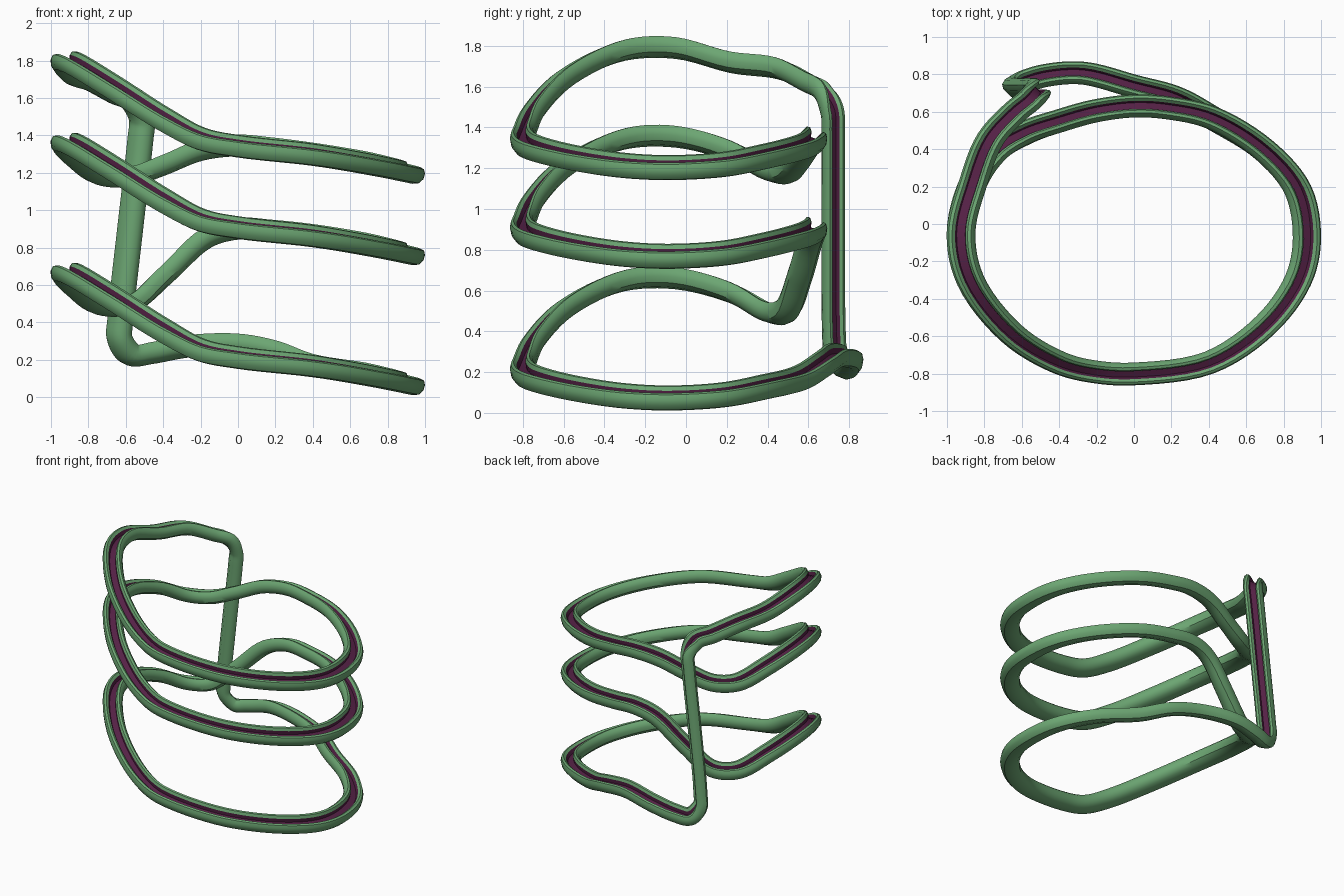
import bpy
import bmesh
from mathutils import Vector

if "Cube" in bpy.data.objects:
    bpy.data.objects.remove(bpy.data.objects["Cube"])

STEPS = 6          # path samples between control points
Y_SQUASH = 0.80    # the cross-section is slimmer along y


def material(name, color):
    m = bpy.data.materials.new(name)
    m.diffuse_color = color
    m.use_nodes = True
    m.node_tree.nodes["Principled BSDF"].inputs["Base Color"].default_value = m.diffuse_color
    return m


green = material("green", (0.15, 0.38, 0.17, 1))
purple = material("purple", (0.09, 0.015, 0.06, 1))

# Shared part of each lap: left side, front, right side, back right (x, y, z)
LAP = [(-0.86, 0.22, 0.59), (-0.925, -0.05, 0.66), (-0.875, -0.3, 0.65),
       (-0.66, -0.58, 0.52), (-0.4, -0.74, 0.355), (-0.2, -0.79, 0.25),
       (0.0, -0.80, 0.21), (0.4, -0.74, 0.165), (0.7, -0.54, 0.115),
       (0.875, -0.3, 0.08), (0.922, -0.08, 0.07), (0.875, 0.18, 0.085),
       (0.7, 0.39, 0.125), (0.42, 0.565, 0.17)]
# Back links that drop from one lap to the next
LINK_HIGH = [(0.18, 0.62, 1.33), (0, 0.63, 1.345), (-0.2, 0.605, 1.32),
             (-0.4, 0.55, 1.24), (-0.58, 0.49, 1.18), (-0.73, 0.40, 1.19)]
LINK_LOW = [(0.18, 0.62, 0.89), (0, 0.63, 0.90), (-0.17, 0.61, 0.85),
            (-0.38, 0.555, 0.66), (-0.57, 0.49, 0.50), (-0.73, 0.40, 0.495)]
# Bottom run-out, upright lift and the start of the top lap
RUN_OUT = [(0.22, 0.675, 0.24), (0, 0.735, 0.28), (-0.27, 0.805, 0.27),
           (-0.46, 0.795, 0.235), (-0.57, 0.765, 0.225)]
LIFT = [(-0.635, 0.73, 0.31), (-0.632, 0.723, 0.42), (-0.58, 0.72, 0.9),
        (-0.525, 0.72, 1.38), (-0.517, 0.715, 1.48)]
RUN_IN = [(-0.555, 0.665, 1.58), (-0.64, 0.595, 1.62), (-0.77, 0.45, 1.69)]


def banked(points, dz=0.0):
    """Pair each point with an up direction leaning outwards."""
    out = []
    for x, y, z in points:
        k = 0.45 if x > -0.3 else 0.45 - 0.5 * min(0.6, -x - 0.3)
        out.append((Vector((x, y, z + dz)), Vector((x * k, y * k, 1)).normalized()))
    return out


lift = [(Vector(p), Vector((0.75, 0.6, 0)).normalized()) for p in LIFT]
lift[0] = (lift[0][0], Vector((0.65, 0.5, 0.5)).normalized())
controls = (banked(RUN_IN) + banked(LAP, 1.13)
            + banked(LINK_HIGH) + banked(LAP, 0.695)
            + banked(LINK_LOW) + banked(LAP) + banked(RUN_OUT) + lift)


def spline(a, b, c, d, t):
    """Centripetal Catmull-Rom point between b and c."""
    t1 = (b - a).length ** 0.5
    t2 = t1 + (c - b).length ** 0.5
    t3 = t2 + (d - c).length ** 0.5
    s = t1 + (t2 - t1) * t
    p, q, r = a.lerp(b, s / t1), b.lerp(c, t), c.lerp(d, (s - t2) / (t3 - t2))
    return p.lerp(q, s / t2).lerp(q.lerp(r, (s - t1) / (t3 - t1)), t)


path = []
n = len(controls)
for i in range(n):
    pts = [controls[(i + j - 1) % n] for j in range(4)]
    for s in range(STEPS):
        t = s / STEPS
        path.append((spline(*[p[0] for p in pts], t), pts[1][1].lerp(pts[2][1], t)))


def sweep(name, profile, mat):
    """Sweep an open (side, up) profile around the closed path."""
    bm = bmesh.new()
    rings = []
    m = len(path)
    for i, (p, up) in enumerate(path):
        tangent = (path[(i + 1) % m][0] - path[i - 1][0]).normalized()
        side = tangent.cross(up).normalized()
        normal = side.cross(tangent)
        ring = []
        for u, v in profile:
            off = side * u + normal * v
            off.y *= Y_SQUASH
            ring.append(bm.verts.new(p + off))
        rings.append(ring)
    for i in range(m):
        a, b = rings[i], rings[(i + 1) % m]
        for j in range(len(profile) - 1):
            bm.faces.new((a[j], a[j + 1], b[j + 1], b[j]))
    bmesh.ops.recalc_face_normals(bm, faces=bm.faces)
    mesh = bpy.data.meshes.new(name)
    bm.to_mesh(mesh)
    bm.free()
    ob = bpy.data.objects.new(name, mesh)
    bpy.context.collection.objects.link(ob)
    mesh.materials.append(mat)
    bpy.ops.object.select_all(action='DESELECT')
    ob.select_set(True)
    bpy.context.view_layer.objects.active = ob
    bpy.ops.object.shade_smooth_by_angle(angle=0.6)
    return ob


# Rounded green channel with two rims, and its purple groove lining
half = [(0.028, 0.030), (0.042, 0.047), (0.060, 0.045), (0.074, 0.025),
        (0.077, -0.005), (0.063, -0.034), (0.032, -0.050)]
sweep("track_channel", half + [(-u, v) for u, v in reversed(half)], green)
groove = [(0.028, 0.030), (0.023, 0.002), (-0.023, 0.002), (-0.028, 0.030)]
sweep("groove_lining", groove, purple)
